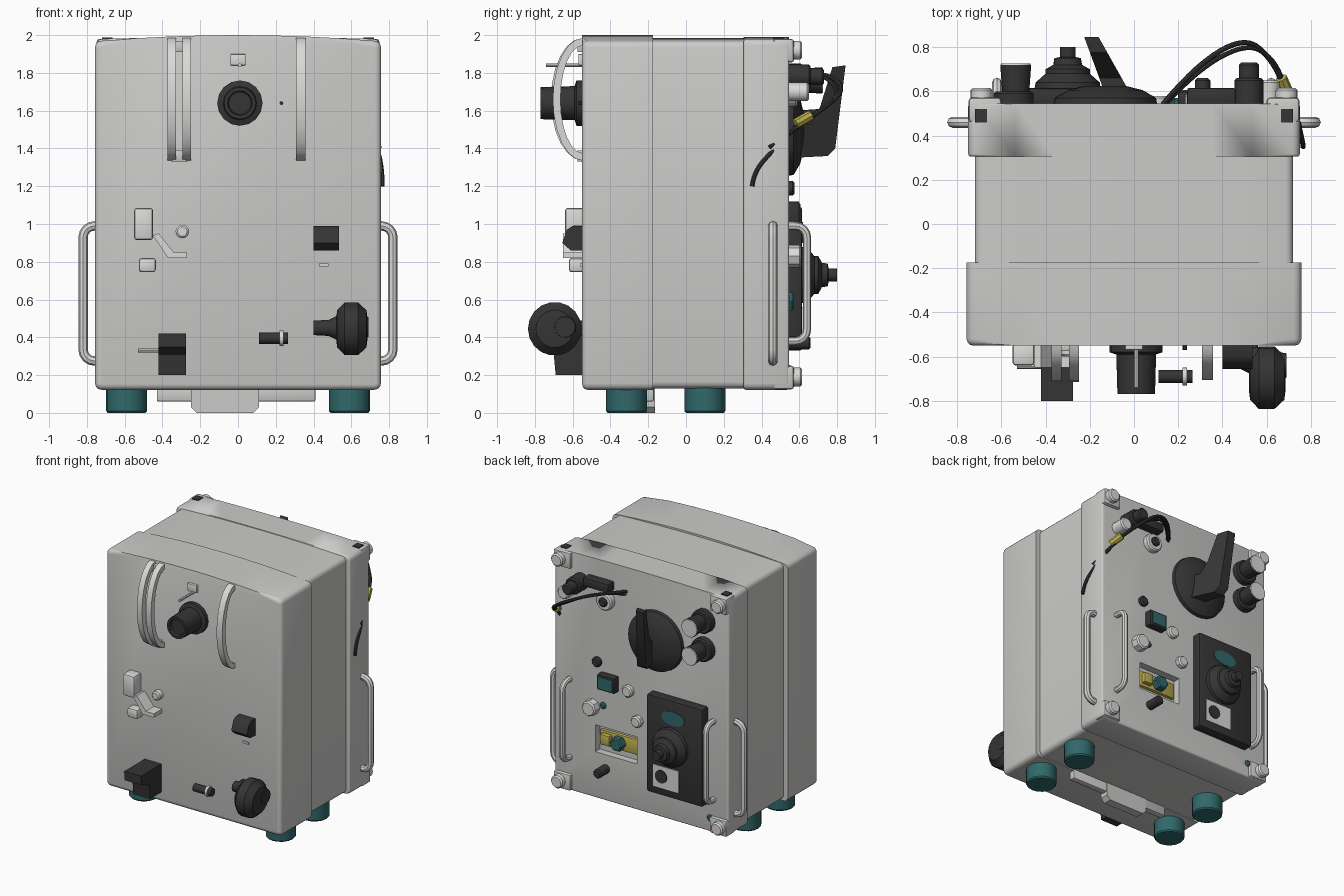
import bpy, bmesh, math
from mathutils import Vector

if "Cube" in bpy.data.objects:
    bpy.data.objects.remove(bpy.data.objects["Cube"])


def colour(name, r, g, b):
    m = bpy.data.materials.new(name)
    m.diffuse_color = (r, g, b, 1)
    m.use_nodes = True
    m.node_tree.nodes["Principled BSDF"].inputs["Base Color"].default_value = m.diffuse_color
    return m


GREY = colour("light grey", 0.60, 0.60, 0.59)
PALE = colour("pale grey", 0.70, 0.70, 0.69)
DARK = colour("charcoal", 0.035, 0.035, 0.035)
TEAL = colour("teal", 0.03, 0.14, 0.145)
YELLOW = colour("yellow", 0.50, 0.42, 0.08)


def finish(name, bm, mat):
    bmesh.ops.recalc_face_normals(bm, faces=bm.faces)
    me = bpy.data.meshes.new(name)
    bm.to_mesh(me)
    bm.free()
    me.materials.append(mat)
    ob = bpy.data.objects.new(name, me)
    bpy.context.collection.objects.link(ob)
    return ob


def box(name, x, y, z, mat, bevel=0.0):
    """Box from (min, max) ranges."""
    bm = bmesh.new()
    bmesh.ops.create_cube(bm, size=1)
    for v in bm.verts:
        v.co = [r[0] if c < 0 else r[1] for c, r in zip(v.co, (x, y, z))]
    if bevel:
        bmesh.ops.bevel(bm, geom=bm.edges[:], offset=bevel, segments=2, profile=0.5, affect='EDGES')
    return finish(name, bm, mat)


def prism(name, pts, axis, a, b, mat, bevel=0.0, ends=()):
    """Outline extruded along x (points y,z) or y (points x,z)."""
    bm = bmesh.new()
    put = (lambda p, d: (d, p[0], p[1])) if axis == 0 else (lambda p, d: (p[0], d, p[1]))
    rings = [[bm.verts.new(put(p, d)) for p in pts] for d in (a, b)]
    n = len(pts)
    for r in rings:
        bm.faces.new(r)
    for i in range(n):
        j = (i + 1) % n
        bm.faces.new((rings[0][i], rings[0][j], rings[1][j], rings[1][i]))
    if bevel:
        es = [e for e in bm.edges
              if any(all(abs(v.co[axis] - d) < 1e-5 for v in e.verts) for d in ends)]
        bmesh.ops.bevel(bm, geom=es, offset=bevel, segments=3, profile=0.5, affect='EDGES')
    return finish(name, bm, mat)


def lathe(name, base, direction, profile, mat, sides=20):
    """Turned part: profile of (radius, height) along a direction."""
    bm = bmesh.new()
    q = Vector(direction).to_track_quat('Z', 'Y')
    rings = []
    for r, h in profile:
        rings.append([bm.verts.new(Vector(base) + q @ Vector((
            r * math.cos(2 * math.pi * i / sides), r * math.sin(2 * math.pi * i / sides), h)))
            for i in range(sides)])
    bm.faces.new(rings[0])
    bm.faces.new(rings[-1])
    for s, t in zip(rings, rings[1:]):
        for i in range(sides):
            j = (i + 1) % sides
            bm.faces.new((s[i], s[j], t[j], t[i]))
    return finish(name, bm, mat)


def back_disc(name, x, z, r, y1, mat, y0=0.54, sides=16):
    return lathe(name, (x, y0, z), (0, 1, 0), [(r, 0), (r, y1 - y0 - 0.01), (r - 0.01, y1 - y0)], mat, sides)


def tube(name, pts, r, mat, kind='POLY'):
    cu = bpy.data.curves.new(name, 'CURVE')
    cu.dimensions = '3D'
    cu.bevel_depth, cu.bevel_resolution, cu.use_fill_caps = r, 2, True
    sp = cu.splines.new(kind)
    sp.points.add(len(pts) - 1)
    for p, co in zip(sp.points, pts):
        p.co = (*co, 1)
    if kind == 'NURBS':
        sp.use_endpoint_u, sp.order_u, sp.resolution_u = True, 3, 6
    cu.materials.append(mat)
    ob = bpy.data.objects.new(name, cu)
    bpy.context.collection.objects.link(ob)
    bpy.ops.object.select_all(action='DESELECT')
    ob.select_set(True)
    bpy.context.view_layer.objects.active = ob
    bpy.ops.object.convert(target='MESH')


def d_handle(name, root, out, height, reach, r, mat):
    """Upright D-shaped grab handle."""
    c = 0.06
    prof = [(0, 0)]
    prof += [(reach - c + c * math.sin(t), c - c * math.cos(t)) for t in (0, 0.39, 0.785, 1.18, 1.57)]
    prof += [(d, height - h) for d, h in reversed(prof)]
    tube(name, [Vector(root) + Vector(out) * d + Vector((0, 0, h)) for d, h in prof], r, mat)


def case_outline(hw, z0, z1, drop, c=0.035):
    arc = [(c * math.sin(t), c * math.cos(t)) for t in (0, 0.52, 1.05, 1.57)]
    zs = z1 - drop
    right = [(hw - c + s, z0 + c - k) for s, k in arc]
    right += [(hw - c + s, zs - c + k) for s, k in reversed(arc)]
    top = [(x * (hw - c), z1 - drop * x * x) for x in (0.75, 0.5, 0.25, 0)]
    half = right + top
    return half + [(-x, z) for x, z in reversed(half[:-1])]


# case: front lid, body and back flange
prism("front_lid", case_outline(0.757, 0.122, 2.0, 0.03), 1, -0.55, -0.175, GREY, 0.03, (-0.55,))
prism("case_body", case_outline(0.72, 0.13, 1.985, 0.015), 1, -0.18, 0.31, GREY)
flange = prism("back_flange", case_outline(0.75, 0.122, 1.99, 0.01), 1, 0.305, 0.545, GREY, 0.012, (0.305, 0.545))

# recessed window in the back panel
cutter = box("recess_cutter", (0.04, 0.40), (0.49, 0.7), (0.48, 0.69), GREY)
cutter.hide_render = True
mod = flange.modifiers.new("recess", 'BOOLEAN')
mod.operation, mod.solver, mod.object = 'DIFFERENCE', 'EXACT', cutter
bpy.context.view_layer.objects.active = flange
bpy.ops.object.modifier_apply(modifier="recess")
bpy.data.objects.remove(cutter)
box("yellow_strip", (0.06, 0.38), (0.485, 0.515), (0.53, 0.65), YELLOW, 0.008)
box("yellow_block", (0.28, 0.36), (0.5, 0.55), (0.55, 0.63), YELLOW, 0.008)
back_disc("teal_nut", 0.21, 0.59, 0.055, 0.57, TEAL, 0.5, 6)

# feet and the latch under the case
for sx in (-1, 1):
    for y in (-0.315, 0.10):
        lathe("foot", (sx * 0.59, y, 0), (0, 0, 1), [(0.1, 0), (0.108, 0.01), (0.108, 0.14)], TEAL, 16)
box("latch_rail", (-0.43, 0.41), (-0.22, -0.17), (0.06, 0.14), GREY, 0.008)
prism("latch_tongue", [(-0.25, 0.13), (-0.25, 0.03), (-0.22, 0.0), (0.08, 0.0), (0.11, 0.03), (0.11, 0.13)],
      1, -0.23, -0.165, GREY)

# corner blocks, screws and dark top slots
for sx in (-1, 1):
    for z in (0.19, 1.92):
        box("corner_block", sorted((sx * 0.60, sx * 0.748)), (0.46, 0.572), (z - 0.065, z + 0.06), GREY, 0.015)
        back_disc("corner_screw", sx * 0.69, z, 0.05, 0.615, PALE)
    box("top_slot", sorted((sx * 0.665, sx * 0.72)), (0.46, 0.52), (1.97, 1.987), DARK)

# grab handles on the sides and the back
for sx in (-1, 1):
    d_handle("side_handle", (sx * 0.73, 0.46, 0.275), (sx, 0, 0), 0.715, 0.09, 0.025, PALE)
    d_handle("back_handle", (sx * 0.62, 0.53, 0.38), (0, 1, 0), 0.61, 0.11, 0.022, PALE)

# curved runners on the front
for x, w, reach in ((-0.35, 0.045, 0.17), (-0.272, 0.045, 0.17), (0.333, 0.05, 0.16)):
    ts = [i * math.pi / 12 for i in range(13)]
    outer = [(-0.545 - reach * math.sin(t), 1.66 + 0.325 * math.cos(t)) for t in ts]
    inner = [(-0.545 - (reach - 0.04) * math.sin(t), 1.66 + 0.285 * math.cos(t)) for t in ts]
    prism("front_runner", outer + inner[::-1], 0, x - w / 2, x + w / 2, PALE)
for z in (1.36, 1.94):
    box("runner_bridge", (-0.35, -0.27), (-0.575, -0.54), (z - 0.03, z + 0.03), GREY, 0.005)

# front knob and the small hook above it
lathe("front_knob", (0.01, -0.54, 1.64), (0, -1, 0),
      [(0.12, 0), (0.12, 0.04), (0.09, 0.05), (0.085, 0.23), (0.065, 0.23), (0.06, 0.21)], DARK, 16)
box("front_hook", (-0.04, 0.04), (-0.57, -0.54), (1.84, 1.90), PALE, 0.005)
tube("hook_pin", [(0.01, -0.54, 1.84), (0.01, -0.74, 1.84)], 0.01, PALE)
lathe("front_pin", (0.23, -0.54, 1.64), (0, -1, 0), [(0.01, 0), (0.01, 0.03)], DARK, 8)

# front fittings, left side
box("left_plate", (-0.55, -0.45), (-0.64, -0.54), (0.915, 1.085), PALE, 0.015)
prism("left_arm", [(-0.45, 0.94), (-0.42, 0.95), (-0.34, 0.85), (-0.27, 0.85), (-0.27, 0.82), (-0.37, 0.82)],
      1, -0.65, -0.55, PALE)
box("left_block", (-0.525, -0.435), (-0.62, -0.54), (0.745, 0.82), PALE, 0.015)
lathe("left_button", (-0.295, -0.54, 0.96), (0, -1, 0), [(0.036, 0), (0.036, 0.05), (0.026, 0.06)], PALE, 12)
prism("lower_left_bracket", [(-0.54, 0.2), (-0.69, 0.2), (-0.70, 0.31), (-0.80, 0.35), (-0.80, 0.42), (-0.54, 0.42)],
      0, -0.42, -0.275, DARK)
tube("bracket_pin", [(-0.53, -0.645, 0.33), (-0.40, -0.645, 0.33)], 0.01, PALE)

# front fittings, right side
prism("right_block", [(-0.54, 0.86), (-0.61, 0.86), (-0.655, 0.90), (-0.63, 0.97), (-0.60, 0.99), (-0.54, 0.99)],
      0, 0.40, 0.535, DARK)
box("right_slit", (0.43, 0.48), (-0.56, -0.54), (0.775, 0.79), PALE)
lathe("small_bolt", (0.11, -0.69, 0.395), (1, 0, 0), [(0.03, 0), (0.03, 0.155)], DARK, 12)
lathe("bolt_ring", (0.22, -0.69, 0.395), (1, 0, 0), [(0.04, 0), (0.04, 0.02)], PALE, 12)
lathe("wheel", (0.52, -0.695, 0.445), (1, 0, 0),
      [(0.06, 0), (0.10, 0.005), (0.142, 0.045), (0.142, 0.115), (0.10, 0.16), (0.06, 0.165)], DARK, 18)
lathe("wheel_hub", (0.66, -0.64, 0.455), (1, 0, 0), [(0.06, 0), (0.055, 0.03)], DARK, 14)
lathe("wheel_stub", (0.40, -0.61, 0.45), (1, 0, 0), [(0.04, 0), (0.045, 0.08), (0.065, 0.12), (0.065, 0.16)], DARK, 10)
box("wheel_mount", (0.42, 0.56), (-0.62, -0.54), (0.41, 0.49), DARK, 0.01)

# large rotary switch with its raised lever
lathe("switch_dial", (-0.13, 0.54, 1.49), (0, 1, 0),
      [(0.235, 0), (0.23, 0.03), (0.17, 0.065), (0.09, 0.085)], DARK, 32)
lever = prism("switch_lever", [(0.56, 1.35), (0.75, 1.36), (0.79, 1.40), (0.845, 1.84), (0.775, 1.83),
                               (0.71, 1.62), (0.66, 1.53), (0.56, 1.53)], 0, -0.055, 0.055, DARK)
for v in lever.data.vertices:
    k = (v.co.y - 0.56) / 0.28
    v.co.x = v.co.x * (1.1 - 0.5 * k) - 0.06 - 0.13 * k

# two pale-ended plugs
for z in (1.76, 1.54):
    back_disc("plug_collar", -0.545, z, 0.09, 0.60, DARK)
    lathe("plug_barrel", (-0.535, 0.58, z), (0, 1, 0), [(0.06, 0), (0.07, 0.14)], DARK)
    lathe("plug_end", (-0.535, 0.72, z), (0, 1, 0), [(0.068, 0), (0.066, 0.005)], PALE)

# black panel with stepped knob
box("black_panel", (-0.57, -0.09), (0.53, 0.615), (0.33, 1.09), DARK, 0.012)
lathe("stepped_knob", (-0.30, 0.61, 0.73), (0, 1, 0),
      [(0.15, 0), (0.145, 0.03), (0.10, 0.07), (0.10, 0.09), (0.065, 0.11), (0.06, 0.14),
       (0.035, 0.145), (0.035, 0.19)], DARK, 24)
prism("teal_badge", [(-0.32 + 0.1 * math.cos(i * math.pi / 8), 0.955 + 0.055 * math.sin(i * math.pi / 8))
                     for i in range(16)], 1, 0.612, 0.62, TEAL)
box("panel_window", (-0.37, -0.15), (0.612, 0.62), (0.39, 0.56), PALE)
lathe("window_dial", (-0.22, 0.615, 0.48), (0, 1, 0), [(0.05, 0), (0.05, 0.012)], DARK)

# small controls on the back panel
box("indicator_case", (0.20, 0.35), (0.53, 0.60), (1.0, 1.12), DARK, 0.008)
box("indicator_face", (0.215, 0.335), (0.598, 0.606), (1.015, 1.105), TEAL)
for nm, x, z, r, y1, mat, n in (("dark_button", 0.38, 1.19, 0.038, 0.575, DARK, 12),
                                ("round_button", 0.11, 1.035, 0.045, 0.58, PALE, 16),
                                ("hex_knob", 0.42, 0.83, 0.06, 0.61, PALE, 8),
                                ("teal_lamp", 0.33, 0.86, 0.025, 0.565, TEAL, 10),
                                ("toggle_nut", 0.03, 0.82, 0.045, 0.585, PALE, 8),
                                ("spigot", 0.31, 0.37, 0.035, 0.66, DARK, 12),
                                ("teal_plug", -0.59, 0.23, 0.025, 0.56, TEAL, 10),
                                ("round_connector", 0.52, 1.78, 0.065, 0.66, DARK, 12),
                                ("connector_tip", 0.52, 1.78, 0.045, 0.73, DARK, 12),
                                ("pale_connector", 0.61, 1.70, 0.05, 0.65, PALE, 12),
                                ("flat_socket", 0.30, 1.69, 0.07, 0.59, PALE, 14),
                                ("socket_core", 0.30, 1.69, 0.035, 0.61, DARK, 12)):
    back_disc(nm, x, z, r, y1, mat, sides=n)
box("cable_block", (0.24, 0.46), (0.53, 0.615), (1.78, 1.85), DARK, 0.01)

# loose cables with a yellow tag
path = [(0.13, 0.54, 1.80), (0.27, 0.71, 1.81), (0.50, 0.85, 1.73), (0.62, 0.75, 1.62),
        (0.68, 0.62, 1.55), (0.74, 0.47, 1.40), (0.765, 0.36, 1.28), (0.765, 0.35, 1.20)]
tube("cable_long", path, 0.012, DARK, 'NURBS')
tube("cable_short", [(x + 0.01, y - 0.015 * (i % 3), z - 0.025 + 0.03 * (i % 2))
                     for i, (x, y, z) in enumerate(path[:6])], 0.011, DARK, 'NURBS')
tube("cable_tag", [(0.665, 0.66, 1.575), (0.70, 0.58, 1.53)], 0.028, YELLOW)

# smooth the rounded parts, keep hard edges
bpy.ops.object.select_all(action='SELECT')
bpy.context.view_layer.objects.active = flange
bpy.ops.object.shade_smooth_by_angle(angle=math.radians(38))
